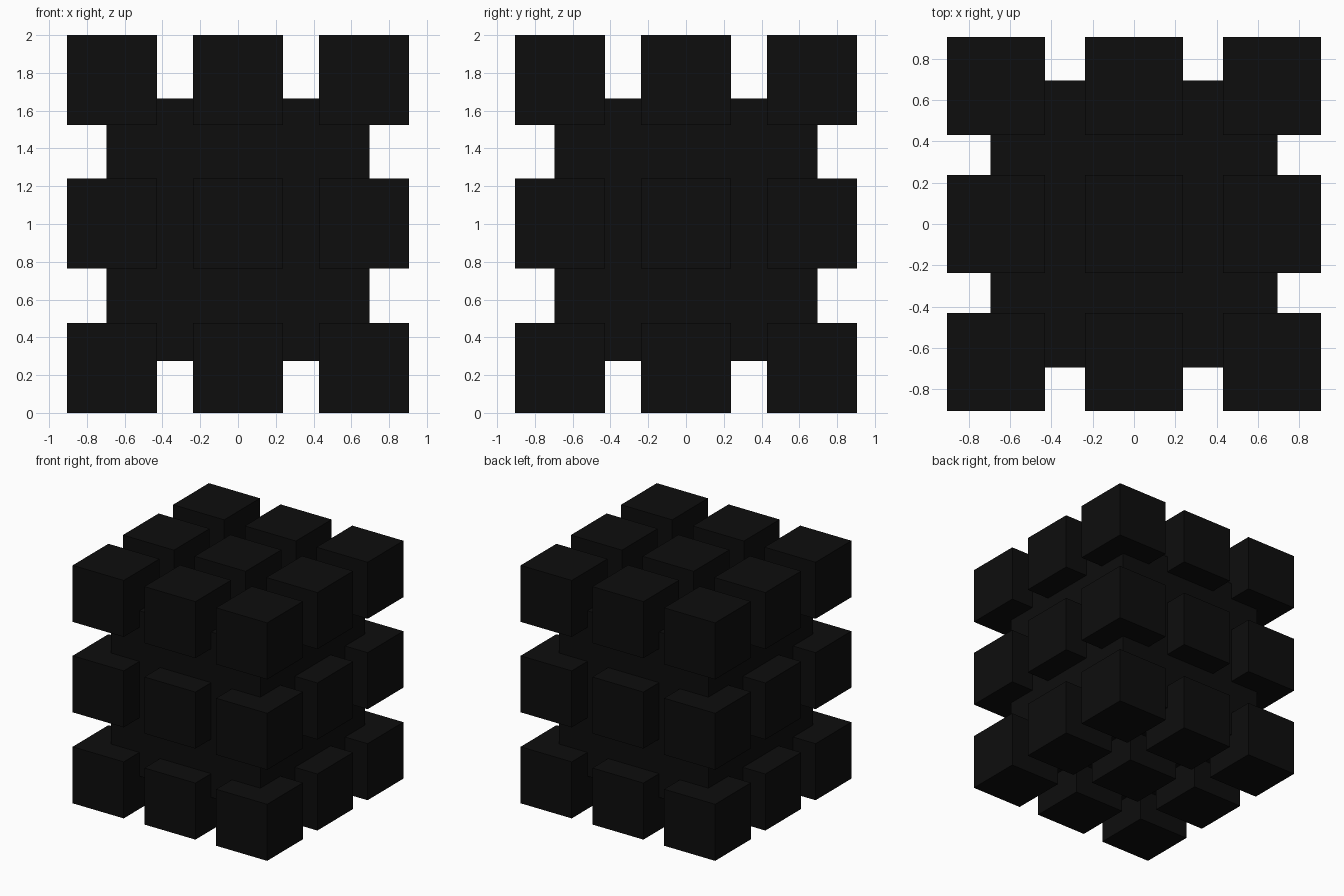
import bpy

if "Cube" in bpy.data.objects:
    bpy.data.objects.remove(bpy.data.objects["Cube"])

# near-black plastic
black = bpy.data.materials.new("black")
black.diffuse_color = (0.004, 0.004, 0.004, 1)
black.use_nodes = True
black.node_tree.nodes["Principled BSDF"].inputs["Base Color"].default_value = black.diffuse_color


def box(name, center, size):
    bpy.ops.mesh.primitive_cube_add(size=size, location=center)
    ob = bpy.context.object
    ob.name = name
    ob.data.materials.append(black)
    return ob


# inner core block filling the gaps between the small cubes
box("core", (0, 0, 0.97), 1.39)

# 3 x 3 x 3 grid of small cubes; the centre one is hidden inside the core
SIZE = 0.475
STEP_XY = 0.667
LAYERS = {"bottom": 0.2375, "middle": 1.0025, "top": 1.7625}

for layer, z in LAYERS.items():
    for i in (-1, 0, 1):
        for j in (-1, 0, 1):
            if layer == "middle" and i == 0 and j == 0:
                continue
            box(f"{layer}_cube", (i * STEP_XY, j * STEP_XY, z), SIZE)
